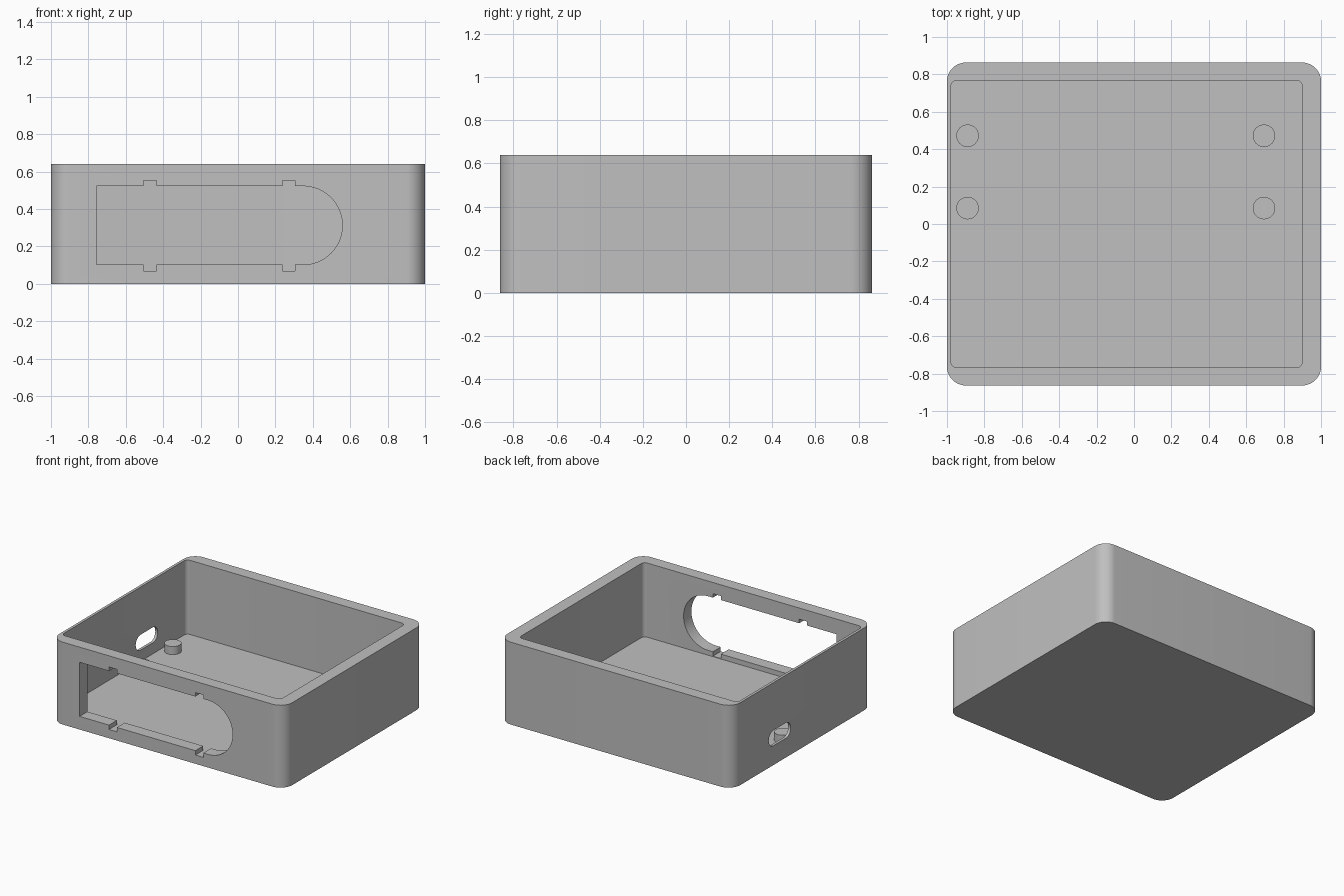
import bpy
import bmesh
import math
from mathutils import Vector

if "Cube" in bpy.data.objects:
    bpy.data.objects.remove(bpy.data.objects["Cube"], do_unlink=True)

GREY = 0.527
plastic = bpy.data.materials.new("grey plastic")
plastic.use_nodes = True
plastic.diffuse_color = (GREY, GREY, GREY, 1)
plastic.node_tree.nodes["Principled BSDF"].inputs["Base Color"].default_value = (GREY, GREY, GREY, 1)


def arc(u, v, radius, start, end, steps):
    """Points on an arc, angles in degrees."""
    angles = [math.radians(start + (end - start) * i / steps) for i in range(steps + 1)]
    return [(u + radius * math.cos(a), v + radius * math.sin(a)) for a in angles]


def rounded_rect(u0, u1, v0, v1, radius, steps=12):
    """Counter-clockwise rectangle outline with round corners."""
    corners = [(u1 - radius, v1 - radius), (u0 + radius, v1 - radius),
               (u0 + radius, v0 + radius), (u1 - radius, v0 + radius)]
    points = []
    for i, (u, v) in enumerate(corners):
        points += arc(u, v, radius, 90 * i, 90 * i + 90, steps)
    return points


def prism(name, outline, low, high, axis="z"):
    """Extrude an outline along an axis; the other two axes keep their order."""
    place = {"x": lambda u, v, w: Vector((w, u, v)),
             "y": lambda u, v, w: Vector((u, w, v)),
             "z": lambda u, v, w: Vector((u, v, w))}[axis]
    bm = bmesh.new()
    face = bm.faces.new([bm.verts.new(place(u, v, low)) for u, v in outline])
    moved = bmesh.ops.extrude_face_region(bm, geom=[face])["geom"]
    bmesh.ops.translate(bm, verts=[g for g in moved if isinstance(g, bmesh.types.BMVert)],
                        vec=place(0, 0, high - low))
    bmesh.ops.remove_doubles(bm, verts=bm.verts, dist=1e-5)
    bmesh.ops.recalc_face_normals(bm, faces=bm.faces)
    mesh = bpy.data.meshes.new(name)
    bm.to_mesh(mesh)
    bm.free()
    mesh.materials.append(plastic)
    obj = bpy.data.objects.new(name, mesh)
    bpy.context.collection.objects.link(obj)
    return obj


def activate(obj):
    bpy.ops.object.select_all(action="DESELECT")
    obj.select_set(True)
    bpy.context.view_layer.objects.active = obj


def cut(target, cutter):
    cutter.hide_render = True
    mod = target.modifiers.new("cut", "BOOLEAN")
    mod.operation = "DIFFERENCE"
    mod.solver = "EXACT"
    mod.object = cutter
    activate(target)
    bpy.ops.object.modifier_apply(modifier=mod.name)
    bpy.data.objects.remove(cutter, do_unlink=True)


def smooth(obj):
    activate(obj)
    bpy.ops.object.shade_smooth_by_angle(angle=math.radians(30))


# Open box with a thin wall on the -x side
FLOOR = 0.064
case = prism("case", rounded_rect(-1, 1, -0.863, 0.863, 0.1), 0, 0.64)
cut(case, prism("cavity_cutter", rounded_rect(-0.979, 0.9, -0.767, 0.767, 0.03, 6), FLOOR, 0.8))

# Front display window with one round end
window = [(-0.757, 0.522), (-0.757, 0.102)] + arc(0.348, 0.312, 0.21, -90, 90, 32)
cut(case, prism("window_cutter", window, -1, -0.7, "y"))

# Clip notches above and below the window
for x in (-0.47, 0.272):
    notch = [(x - 0.034, 0.068), (x + 0.034, 0.068), (x + 0.034, 0.553), (x - 0.034, 0.553)]
    cut(case, prism("notch_cutter", notch, -1, -0.7, "y"))

# Connector slot through the thin wall
cut(case, prism("slot_cutter", rounded_rect(0.143, 0.413, 0.15, 0.27, 0.0595, 10), -1.1, -0.95, "x"))
smooth(case)

# Four board posts on the floor
for side, x in (("right", -0.89), ("left", 0.695)):
    for end, y in (("front", 0.085), ("back", 0.472)):
        circle = arc(x, y, 0.06, 0, 360, 40)[:-1]
        smooth(prism(f"{side}_{end}_post", circle, FLOOR - 0.01, 0.127))
